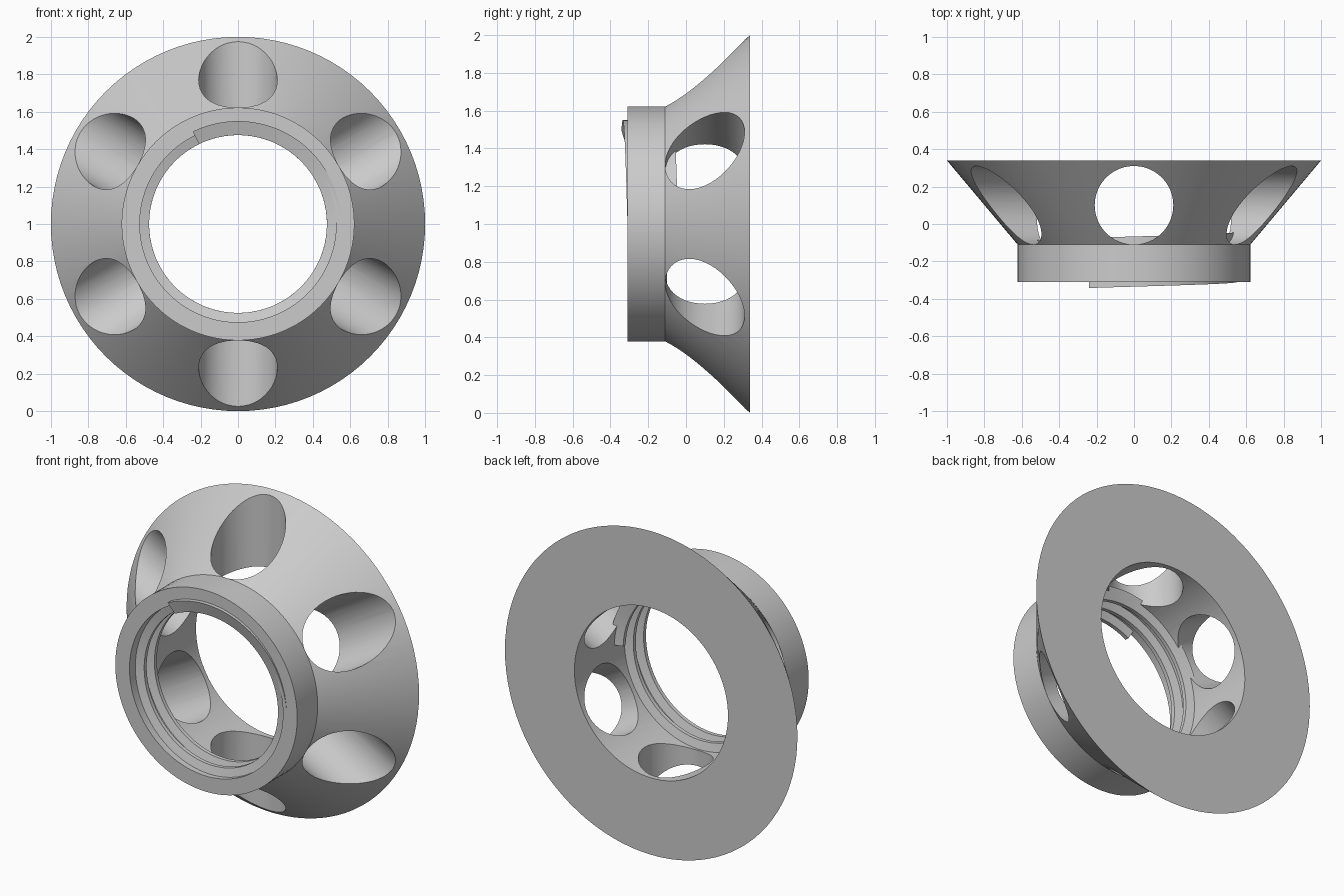
import bpy, bmesh
from math import sin, cos, tau, radians
from mathutils import Matrix, Vector

if "Cube" in bpy.data.objects:
    bpy.data.objects.remove(bpy.data.objects["Cube"])

SEG = 96


def make_object(name, bm):
    bmesh.ops.recalc_face_normals(bm, faces=bm.faces)
    mesh = bpy.data.meshes.new(name)
    bm.to_mesh(mesh)
    bm.free()
    ob = bpy.data.objects.new(name, mesh)
    bpy.context.collection.objects.link(ob)
    return ob


def on_axis(r, y, a):
    """Point at radius r, depth y, angle a clockwise from the top."""
    return Vector((r * sin(a), y, 1 + r * cos(a)))


def bridge(bm, rings, closed):
    """Skin a row of equal cross-sections."""
    n = len(rings[0])
    for i in range(len(rings) if closed else len(rings) - 1):
        a, b = rings[i], rings[(i + 1) % len(rings)]
        for k in range(n):
            bm.faces.new((a[k], a[(k + 1) % n], b[(k + 1) % n], b[k]))
    if not closed:
        bm.faces.new(rings[0])
        bm.faces.new(rings[-1])


def shade(ob):
    bpy.ops.object.select_all(action='DESELECT')
    ob.select_set(True)
    bpy.context.view_layer.objects.active = ob
    bpy.ops.object.shade_smooth_by_angle(angle=radians(30))


# Conical flange with cylindrical neck and straight bore
profile = [(0.525, -0.31), (0.622, -0.31), (0.622, -0.11), (1.0, 0.34), (0.525, 0.34)]
bm = bmesh.new()
rings = [[bm.verts.new(on_axis(r, y, tau * i / SEG)) for r, y in profile] for i in range(SEG)]
bridge(bm, rings, True)
collar = make_object("flanged_collar", bm)

# Six radial hole cutters
bm = bmesh.new()
for i in range(6):
    m = (Matrix.Translation((0, 0.1, 1)) @ Matrix.Rotation(tau * i / 6, 4, 'Y')
         @ Matrix.Translation((0, 0, 0.82)))
    bmesh.ops.create_cone(bm, cap_ends=True, segments=48, radius1=0.21,
                          radius2=0.21, depth=0.8, matrix=m)
cutter = make_object("hole_cutters", bm)
cutter.hide_render = True

# Drill the holes, then remove the cutters
mod = collar.modifiers.new("holes", 'BOOLEAN')
mod.object = cutter
mod.operation = 'DIFFERENCE'
mod.solver = 'EXACT'
bpy.context.view_layer.objects.active = collar
bpy.ops.object.modifier_apply(modifier=mod.name)
bpy.data.objects.remove(cutter)
shade(collar)

# Helical inner thread with a tapered section
section = [(0.55, -0.034), (0.475, -0.012), (0.475, 0.012), (0.55, 0.034)]
start, turns, pitch = radians(-26), 2.32, 0.1
steps = int(turns * SEG)
bm = bmesh.new()
rings = []
for i in range(steps + 1):
    t = turns * i / steps
    rings.append([bm.verts.new(on_axis(r, -0.308 + pitch * t + dy, start + tau * t))
                  for r, dy in section])
bridge(bm, rings, False)
shade(make_object("inner_thread", bm))
